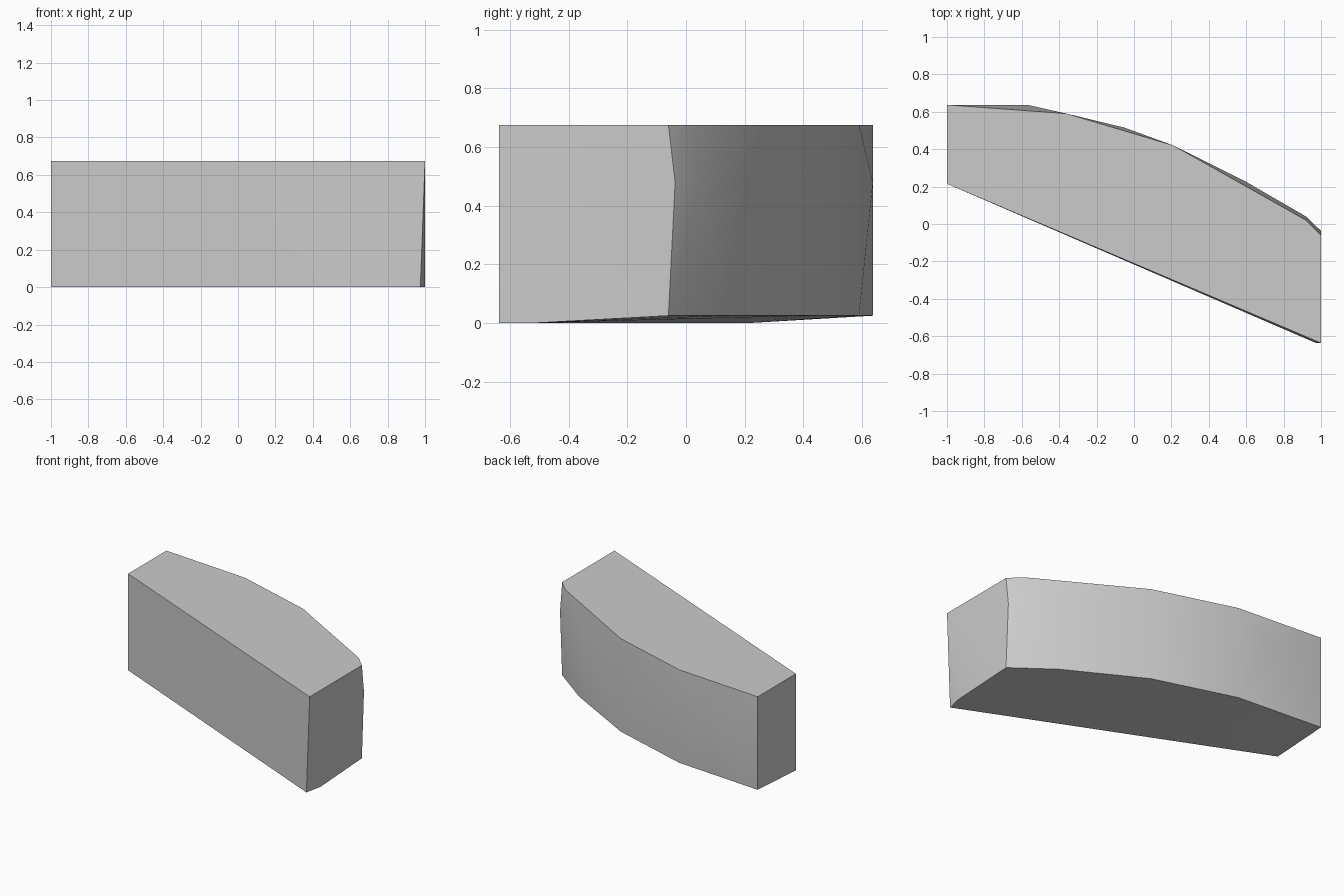
import bpy
import bmesh
import math

cube = bpy.data.objects.get("Cube")
if cube:
    bpy.data.objects.remove(cube, do_unlink=True)

TOP, MID, LOW = 0.675, 0.48, 0.025

# Plan outlines of the bowed back, at the three heights
rings = {
    TOP: [(-1, .637), (-.36, .59), (.21, .42), (.92, .02), (1, -.06)],
    MID: [(-.57, .637), (-.05, .515), (.6, .225), (.92, .04), (1, -.037)],
    LOW: [(-1, .637), (-.36, .59), (.21, .42), (.73, .14), (1, -.06)],
}
points = [(x, y, z) for z, ring in rings.items() for x, y in ring]

# Flat front, with its lower right corner clipped
points += [(-1, .215, 0), (-1, .215, TOP), (1, -.637, TOP),
           (.975, -.637, 0), (1, -.52, 0)]

# Closed faceted block around the outlines
bm = bmesh.new()
for p in points:
    bm.verts.new(p)
bmesh.ops.convex_hull(bm, input=bm.verts[:])
bmesh.ops.dissolve_limit(bm, angle_limit=math.radians(0.5),
                         verts=bm.verts[:], edges=bm.edges[:])
bmesh.ops.recalc_face_normals(bm, faces=bm.faces[:])
mesh = bpy.data.meshes.new("curved_block")
bm.to_mesh(mesh)
bm.free()

block = bpy.data.objects.new("curved_block", mesh)
bpy.context.collection.objects.link(block)

# Single grey
grey = bpy.data.materials.new("plain_grey")
grey.use_nodes = True
colour = (0.6, 0.6, 0.6, 1)
grey.diffuse_color = colour
grey.node_tree.nodes["Principled BSDF"].inputs["Base Color"].default_value = colour
mesh.materials.append(grey)

# Smooth back, crisp borders
bpy.ops.object.select_all(action='DESELECT')
block.select_set(True)
bpy.context.view_layer.objects.active = block
bpy.ops.object.shade_smooth_by_angle(angle=math.radians(30))
